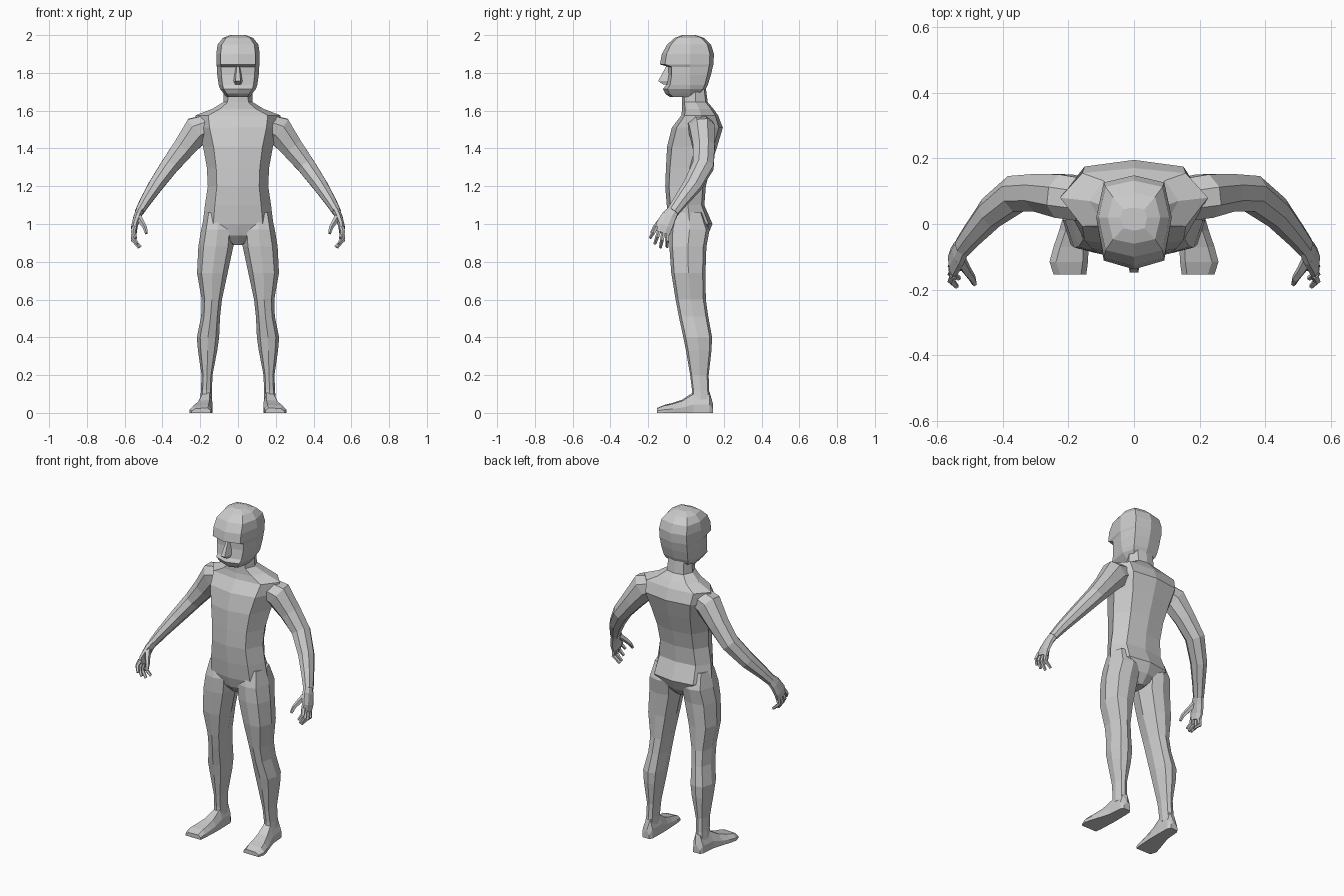
import bpy, bmesh
from mathutils import Vector
from math import sin, cos, pi


def loft(name, rings, mirror=False):
    """Skin equal-length point rings, cap both ends."""
    bm = bmesh.new()
    vs = [[bm.verts.new(p) for p in r] for r in rings]
    n = len(vs[0])
    for a, b in zip(vs, vs[1:]):
        for i in range(n):
            j = (i + 1) % n
            bm.faces.new((a[i], a[j], b[j], b[i]))
    bm.faces.new(vs[0])
    bm.faces.new(vs[-1])
    bmesh.ops.recalc_face_normals(bm, faces=bm.faces)
    me = bpy.data.meshes.new(name)
    bm.to_mesh(me)
    bm.free()
    ob = bpy.data.objects.new(name, me)
    bpy.context.collection.objects.link(ob)
    if mirror:
        ob.modifiers.new("mirror", 'MIRROR').use_mirror_merge = False
    return ob


def ring(z, x0, x1, yf, yb, ym=None, k=0.7, e=0.17):
    """Eight-sided horizontal section between x0..x1, front yf, back yb."""
    c, h = (x0 + x1) / 2, (x1 - x0) / 2
    ym = (yf + yb) / 2 if ym is None else ym
    f, b = yf + (ym - yf) * e, yb + (ym - yb) * e
    return [(c, yf, z), (c + k * h, f, z), (c + h, ym, z), (c + k * h, b, z),
            (c, yb, z), (c - k * h, b, z), (c - h, ym, z), (c - k * h, f, z)]


def tube(name, path, n=8, ref=(0, 1, 0)):
    """Limb along (x, y, z, a, b): radius a towards ref, b across it."""
    pts = [Vector(p[:3]) for p in path]
    rings = []
    for i, p in enumerate(path):
        t = (pts[min(i + 1, len(pts) - 1)] - pts[max(i - 1, 0)]).normalized()
        u = Vector(ref)
        u = (u - t * u.dot(t)).normalized()
        v = t.cross(u)
        rings.append([pts[i] + u * p[3] * cos(2 * pi * (j + .5) / n)
                      + v * p[4] * sin(2 * pi * (j + .5) / n) for j in range(n)])
    return loft(name, rings, True)


# Torso with neck: z, half width, front, back, side y
torso = [(.89, .03, -.03, .07, .02), (.94, .10, -.075, .115, .02),
         (1.0, .187, -.09, .14, .02), (1.1, .175, -.102, .097, .01),
         (1.2, .16, -.11, .105, .01), (1.3, .165, -.106, .13, .02),
         (1.41, .185, -.10, .165, .05), (1.51, .215, -.075, .195, .075),
         (1.575, .225, -.025, .17, .08), (1.61, .135, -.02, .145, .07),
         (1.645, .078, -.02, .115, .05), (1.72, .075, -.02, .105, .05)]
loft("torso", [ring(z, -w, w, f, b, m) for z, w, f, b, m in torso])

# Head: z, half width, front, back
head = [(1.672, .06, -.085, .04), (1.69, .075, -.11, .08), (1.715, .095, -.122, .105),
        (1.735, .102, -.106, .115), (1.79, .11, -.095, .132), (1.832, .112, -.095, .142),
        (1.845, .115, -.138, .145), (1.9, .115, -.128, .148), (1.95, .108, -.10, .132),
        (1.985, .08, -.06, .095), (2.0, .04, -.02, .05)]
loft("head", [ring(z, -w, w, f, b, .02, .8) for z, w, f, b in head])

# Nose
loft("nose", [[(-w, -.085, z), (-w * .5, y, z), (w * .5, y, z), (w, -.085, z)]
              for z, w, y in [(1.835, .012, -.105), (1.757, .026, -.147), (1.738, .02, -.12)]])

# Legs: z, inner x, outer x, front, back
leg = [(1.06, .04, .175, -.06, .09), (.97, .02, .195, -.088, .125), (.88, .025, .21, -.088, .108),
       (.74, .055, .217, -.078, .103), (.6, .085, .192, -.055, .105), (.51, .095, .195, -.038, .118),
       (.4, .10, .218, -.014, .138), (.33, .11, .212, 0, .135), (.2, .135, .193, .022, .12),
       (.12, .138, .196, .032, .122), (.07, .138, .2, .03, .13)]
loft("leg", [ring(z, a, b, f, k) for z, a, b, f, k in leg], True)

# Feet: y, inner x, outer x, top z
foot = [(.142, .148, .192, .05), (.125, .137, .203, .11), (.04, .135, .21, .11),
        (-.02, .135, .228, .07), (-.07, .138, .245, .053),
        (-.115, .14, .257, .042), (-.153, .145, .245, .026)]
loft("foot", [[(a, y, 0), (a, y, h * .5), (a + .016, y, h), (b - .02, y, h * .9),
               (b, y, h * .4), (b, y, 0)] for y, a, b, h in foot], True)

# Arms
tube("arm", [(.13, .07, 1.53, .07, .06), (.215, .085, 1.497, .072, .082),
             (.285, .095, 1.405, .062, .064), (.36, .092, 1.31, .06, .052),
             (.435, .035, 1.205, .052, .042), (.49, -.03, 1.12, .04, .032),
             (.522, -.07, 1.065, .034, .025)])

# Palms
tube("palm", [(.515, -.06, 1.08, .03, .022), (.533, -.09, 1.04, .042, .021),
              (.548, -.115, .99, .048, .018), (.55, -.127, .955, .045, .015)])

# Fingers: knuckle y, z and tip x, y, z
fingers = [(-.155, .985, .54, -.19, .925), (-.138, .97, .533, -.165, .895),
           (-.118, .958, .524, -.135, .875), (-.098, .95, .515, -.10, .878)]
for y, z, tx, ty, tz in fingers:
    tube("finger", [(.549, y, z, .012, .013), (.556, (y + ty) / 2, (z + tz) / 2, .011, .012),
                    (tx, ty, tz, .008, .008)], 5)

# Thumbs
tube("thumb", [(.533, -.10, 1.05, .02, .018), (.51, -.14, 1.01, .016, .015),
               (.492, -.165, .98, .013, .012), (.485, -.182, .95, .009, .008)], 5)
